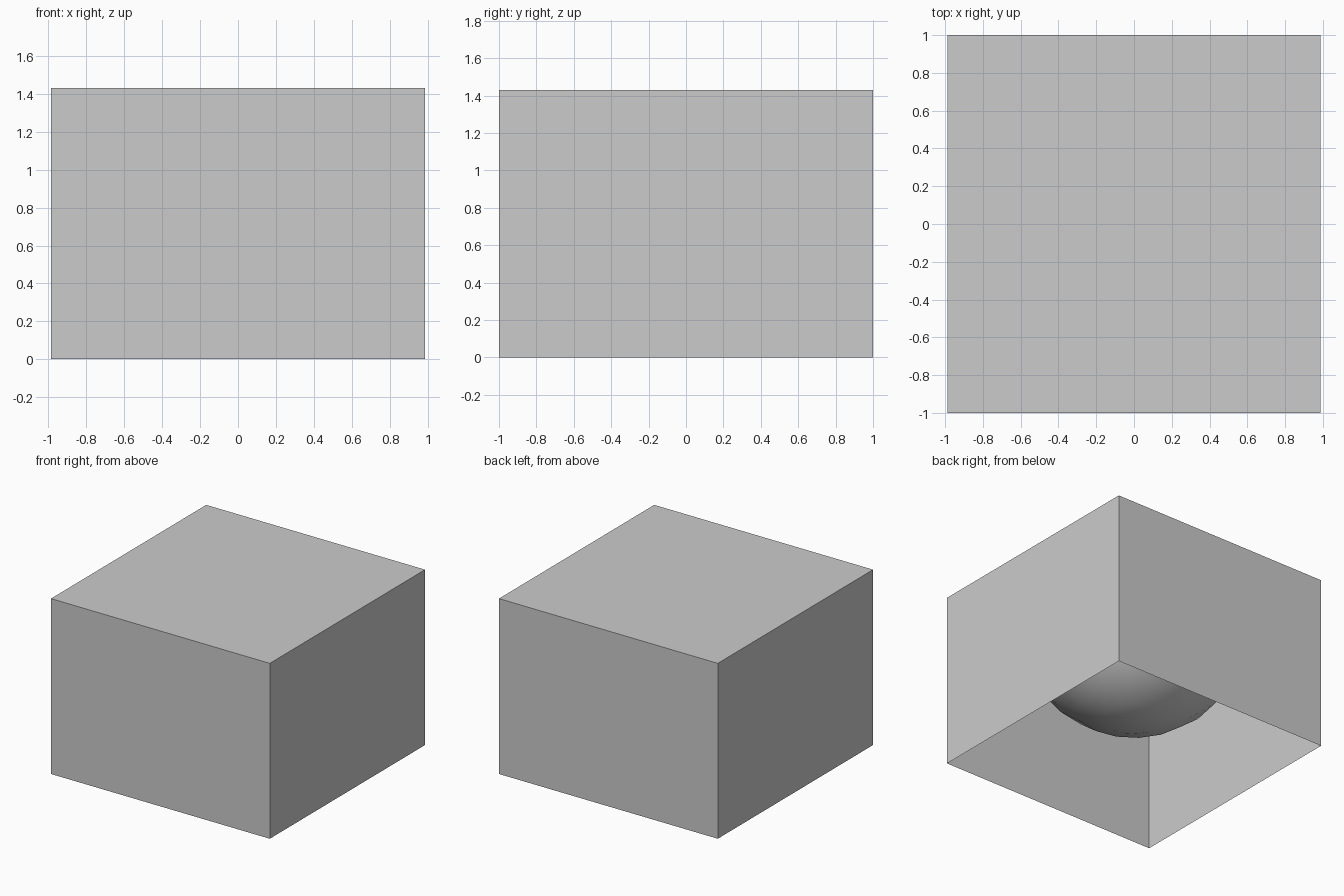
import bpy, bmesh
from mathutils import Matrix, Vector

if "Cube" in bpy.data.objects:
    bpy.data.objects.remove(bpy.data.objects["Cube"])

HX, HY, H = 0.987, 1.0, 1.43


def finish(bm, name, smooth=False):
    bmesh.ops.recalc_face_normals(bm, faces=bm.faces)
    for f in bm.faces:
        f.smooth = smooth
    mesh = bpy.data.meshes.new(name)
    bm.to_mesh(mesh)
    bm.free()
    ob = bpy.data.objects.new(name, mesh)
    bpy.context.collection.objects.link(ob)
    return ob


# Thin outer box, open underneath
bm = bmesh.new()
bmesh.ops.create_cube(bm, size=1, matrix=Matrix.Translation((0, 0, H / 2))
                      @ Matrix.Diagonal((2 * HX, 2 * HY, H, 1)))
bm.normal_update()
bmesh.ops.delete(bm, geom=[f for f in bm.faces if f.calc_center_median().z < 0.01],
                 context='FACES_ONLY')
box = finish(bm, "outer_box")

# Rounded bowl hanging below the top panel
bm = bmesh.new()
bmesh.ops.create_uvsphere(bm, u_segments=16, v_segments=12, radius=0.88,
                          matrix=Matrix.Translation((0, 0, 1.16)))
bmesh.ops.bisect_plane(bm, geom=bm.verts[:] + bm.edges[:] + bm.faces[:],
                       plane_co=Vector((0, 0, H - 0.002)), plane_no=Vector((0, 0, 1)),
                       clear_outer=True)
bowl = finish(bm, "inner_bowl", smooth=True)
